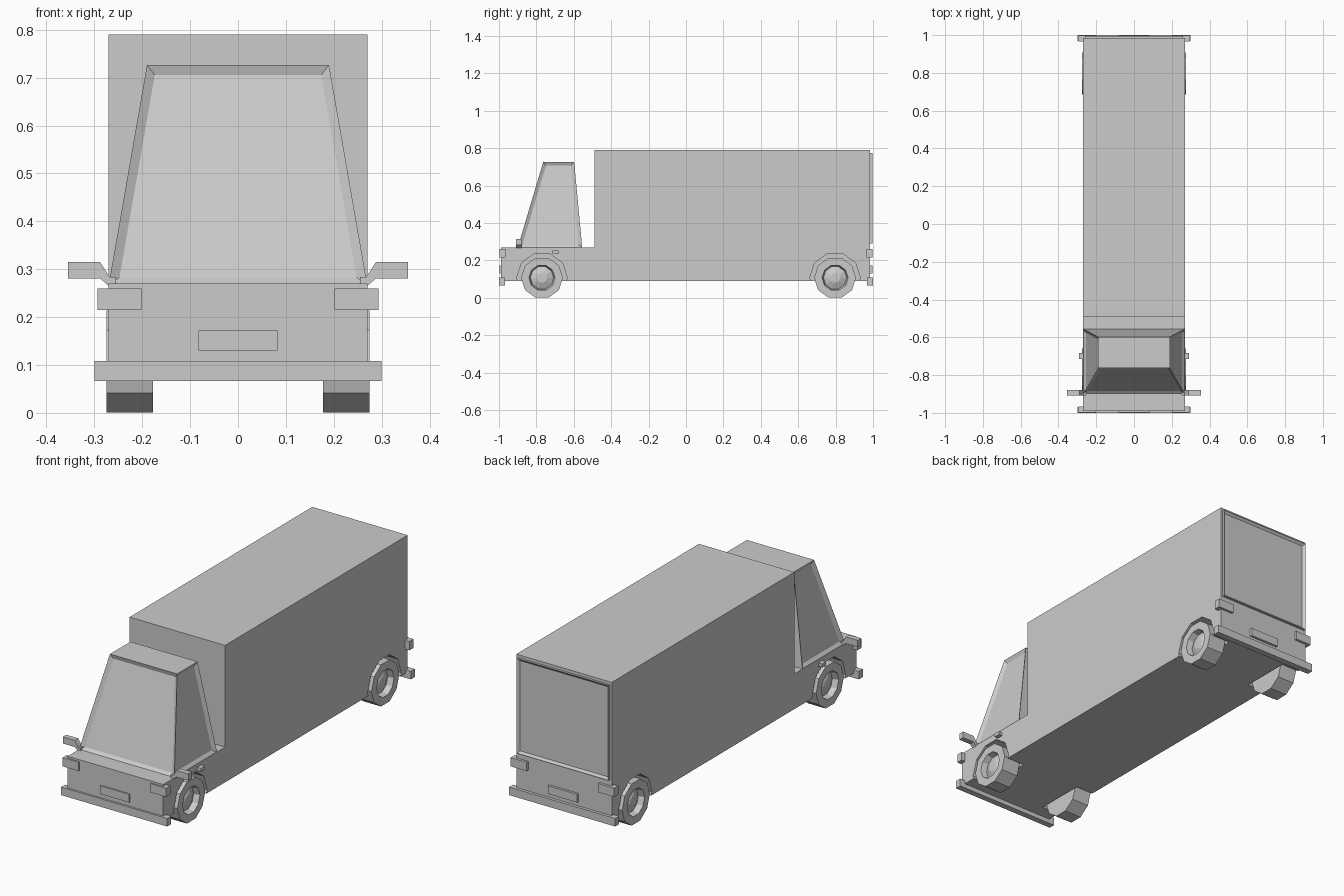
import bpy, bmesh, math
from mathutils import Vector

if "Cube" in bpy.data.objects:
    bpy.data.objects.remove(bpy.data.objects["Cube"], do_unlink=True)

GREY = (0.6, 0.6, 0.6, 1)
mat = bpy.data.materials.new("light grey")
mat.use_nodes = True
mat.diffuse_color = GREY
mat.node_tree.nodes["Principled BSDF"].inputs["Base Color"].default_value = GREY


def finish(bm, name):
    bmesh.ops.recalc_face_normals(bm, faces=bm.faces)
    mesh = bpy.data.meshes.new(name)
    bm.to_mesh(mesh)
    bm.free()
    mesh.materials.append(mat)
    ob = bpy.data.objects.new(name, mesh)
    bpy.context.collection.objects.link(ob)
    return ob


def box(bm, x0, x1, y0, y1, z0, z1):
    verts = bmesh.ops.create_cube(bm, size=1)["verts"]
    for v in verts:
        v.co = ((x0 + x1) / 2 + v.co.x * (x1 - x0),
                (y0 + y1) / 2 + v.co.y * (y1 - y0),
                (z0 + z1) / 2 + v.co.z * (z1 - z0))


def block(name, *size):
    bm = bmesh.new()
    box(bm, *size)
    return finish(bm, name)


def prism(name, points, offset):
    """Extrude a planar outline along an offset."""
    bm = bmesh.new()
    face = bm.faces.new([bm.verts.new(p) for p in points])
    new = bmesh.ops.extrude_face_region(bm, geom=[face], use_keep_orig=True)["geom"]
    bmesh.ops.translate(bm, vec=offset, verts=[g for g in new if isinstance(g, bmesh.types.BMVert)])
    return finish(bm, name)


def lathe(name, rings, y, z, sides=10):
    """Stack of ten-sided rings (x, radius) closed at both ends."""
    bm = bmesh.new()
    loops = []
    for x, r in rings:
        loops.append([bm.verts.new((x, y + r * math.cos(math.tau * i / sides),
                                    z + r * math.sin(math.tau * i / sides))) for i in range(sides)])
    for a, b in zip(loops, loops[1:]):
        for i in range(sides):
            j = (i + 1) % sides
            bm.faces.new((a[i], a[j], b[j], b[i]))
    bm.faces.new(loops[0])
    bm.faces.new(loops[-1])
    return finish(bm, name)


# Cargo body with low nose
outline = [(-0.99, 0.09), (0.985, 0.09), (0.985, 0.79), (-0.49, 0.79), (-0.49, 0.27), (-0.99, 0.27)]
body = prism("truck_body", [(-0.27, y, z) for y, z in outline], (0.54, 0, 0))

# Wheels and the arches cut around them
AXLE_Z = 0.107
for end, y in (("front", -0.77), ("rear", 0.797)):
    for side, s in (("left", 1), ("right", -1)):
        cutter = lathe("arch_cutter", [(s * 0.17, 0.135), (s * 0.4, 0.135)], y, AXLE_Z)
        cutter.hide_render = True
        mod = body.modifiers.new("arch", 'BOOLEAN')
        mod.operation = 'DIFFERENCE'
        mod.solver = 'EXACT'
        mod.object = cutter
        bpy.context.view_layer.objects.active = body
        bpy.ops.object.modifier_apply(modifier=mod.name)
        bpy.data.objects.remove(cutter, do_unlink=True)
        rings = [(0.178, 0.112), (0.275, 0.112), (0.275, 0.07), (0.245, 0.062), (0.26, 0.027)]
        lathe(f"{end}_{side}_wheel", [(s * x, r) for x, r in rings], y, AXLE_Z)

# Tapered cab with recessed windscreen and side windows
bm = bmesh.new()
box(bm, -1, 1, -1, 1, 0, 1)
for v in bm.verts:
    top, back = v.co.z > 0.5, v.co.y > 0
    y = (-0.598 if back else -0.763) if top else (-0.555 if back else -0.9)
    v.co = (v.co.x * (0.19 if top else 0.27), y, 0.727 if top else 0.268)
bmesh.ops.recalc_face_normals(bm, faces=bm.faces)
panes = [f for f in bm.faces if f.normal.y < -0.5 or abs(f.normal.x) > 0.7]
bmesh.ops.inset_individual(bm, faces=panes, thickness=0.019, depth=-0.012, use_even_offset=True)
finish(bm, "cab")

# Rear door: raised frame around a recessed panel
bm = bmesh.new()
box(bm, -0.26, 0.26, 0.98, 0.996, 0.29, 0.775)
bm.normal_update()
door = [f for f in bm.faces if f.normal.y > 0.5]
bmesh.ops.inset_individual(bm, faces=door, thickness=0.012, depth=-0.01, use_even_offset=True)
finish(bm, "rear_door")

# Bumpers, number plates and lamps at both ends
for end, s in (("front", -1), ("rear", 1)):
    def span(a, b):
        return sorted((s * a, s * b))
    block(f"{end}_bumper", -0.3, 0.3, *span(0.968, 1), 0.067, 0.108)
    block(f"{end}_plate", -0.083, 0.083, *span(0.98, 0.997), 0.13, 0.172)
    for side, m in (("left", 1), ("right", -1)):
        x0, x1 = sorted((m * 0.202, m * 0.293))
        block(f"{end}_{side}_lamp", x0, x1, *span(0.965, 0.998), 0.215, 0.26)

# Mirrors on bent arms, and small side markers
for side, m in (("left", 1), ("right", -1)):
    arm = [(0.255, 0.265), (0.27, 0.265), (0.288, 0.281), (0.355, 0.281),
           (0.355, 0.315), (0.288, 0.315), (0.268, 0.284), (0.255, 0.284)]
    prism(f"{side}_mirror", [(m * x, -0.908, z) for x, z in arm], (0, 0.028, 0))
    x0, x1 = sorted((m * 0.26, m * 0.292))
    block(f"{side}_marker", x0, x1, -0.715, -0.683, 0.235, 0.253)
